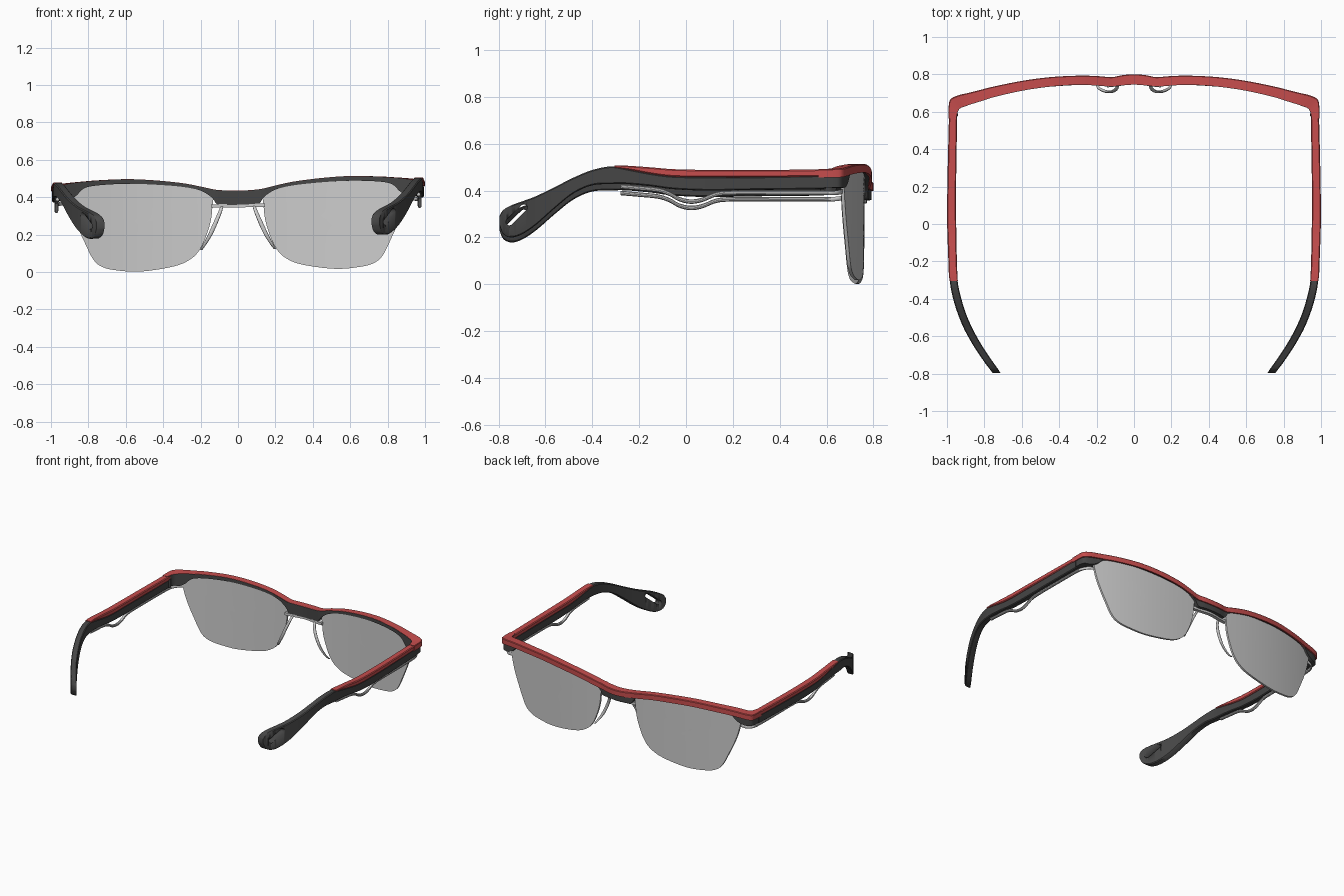
import bpy, bmesh, math

if "Cube" in bpy.data.objects:
    bpy.data.objects.remove(bpy.data.objects["Cube"])

TILT = 0.014  # the whole piece leans slightly to one side


def material(name, rgba):
    m = bpy.data.materials.new(name)
    m.diffuse_color = rgba
    m.use_nodes = True
    m.node_tree.nodes["Principled BSDF"].inputs["Base Color"].default_value = m.diffuse_color
    return m


RED = material("red", (0.57, 0.075, 0.075, 1))
DARK = material("charcoal", (0.06, 0.06, 0.06, 1))
LIGHT = material("clear_grey", (0.65, 0.65, 0.65, 1))
GLASS = material("lens_grey", (0.55, 0.55, 0.55, 0.6))


def spline(keys, n=6, closed=False):
    """Catmull-Rom through tuples of any length."""
    out, c = [], len(keys)
    for i in range(c if closed else c - 1):
        ids = [(i + j) % c if closed else min(max(i + j, 0), c - 1) for j in (-1, 0, 1, 2)]
        a, b, d, e = (keys[k] for k in ids)
        for s in range(n):
            t = s / n
            out.append(tuple(0.5 * (2 * q + (r - p) * t + (2 * p - 5 * q + 4 * r - u) * t * t
                                    + (3 * q - p - 3 * r + u) * t ** 3)
                             for p, q, r, u in zip(a, b, d, e)))
    if not closed:
        out.append(tuple(keys[-1]))
    return out


def make(name, verts, faces, mat):
    me = bpy.data.meshes.new(name)
    me.from_pydata([(x, y, z + TILT * x) for x, y, z in verts], [], faces)
    bm = bmesh.new()
    bm.from_mesh(me)
    bmesh.ops.recalc_face_normals(bm, faces=bm.faces)
    bm.to_mesh(me)
    bm.free()
    me.materials.append(mat)
    ob = bpy.data.objects.new(name, me)
    bpy.context.collection.objects.link(ob)
    bpy.ops.object.select_all(action='DESELECT')
    ob.select_set(True)
    bpy.context.view_layer.objects.active = ob
    bpy.ops.object.shade_smooth_by_angle(angle=math.radians(35))
    return ob


def loft(name, rings, mat):
    k, n = len(rings[0]), len(rings)
    faces = [(i * k + j, i * k + (j + 1) % k, (i + 1) * k + (j + 1) % k, (i + 1) * k + j)
             for i in range(n - 1) for j in range(k)]
    faces += [tuple(range(k)), tuple(range((n - 1) * k, n * k))]
    return make(name, [v for r in rings for v in r], faces, mat)


def box_ring(s, key, dz=-0.008):
    """Chamfered rectangle across an arm: key = y, z bottom, z top, x, half width."""
    y, b, t, x, h = key
    c = min(0.005, (t - b) * 0.25, h * 0.4)
    pts = [(-h, b + c), (-h + c, b), (h - c, b), (h, b + c), (h, t - c), (h - c, t), (-h + c, t), (-h, t - c)]
    return [(s * (x + u), y, z + dz) for u, z in pts]


# Front rim half path: outer x, outer y, inner x, inner y, top z, bottom z
half = [(0, .80, 0, .745, .435, .36), (.06, .796, .06, .741, .437, .36), (.11, .786, .11, .735, .441, .362),
        (.14, .786, .14, .735, .446, .40), (.2, .791, .2, .74, .46, .438), (.3, .793, .3, .744, .48, .46),
        (.45, .785, .45, .734, .497, .474), (.6, .765, .59, .714, .505, .48), (.75, .735, .735, .682, .501, .475),
        (.84, .712, .82, .656, .495, .46), (.89, .70, .865, .642, .491, .42), (.94, .688, .90, .630, .486, .40),
        (.978, .67, .93, .618, .481, .40), (.99, .64, .944, .595, .479, .40), (.991, .565, .95, .565, .478, .40)]
full = [(-a, b, -c, d, e, f) for a, b, c, d, e, f in half[:0:-1]] + half
path = spline(full, 7)


def rim_ring(k, profile):
    xo, yo, xi, yi = k[:4]
    return [(xi + (xo - xi) * t, yi + (yo - yi) * t, z) for t, z in profile(k[4], k[5])]


loft("front_rim", [rim_ring(k, lambda t, b: [(0, b), (.85, b), (.85, t - .0015), (0, t - .0015)])
                   for k in path], DARK)
loft("front_rim_red_trim", [rim_ring(k, lambda t, b: [
    (1, t - .004), (1, t - .037), (.8, t - .037), (.8, t - .007), (.03, t - .007), (.03, t), (.93, t)])
    for k in path], RED)

# Lens outline (x, z), filled as a dome of shrinking rings
outline = spline([(.135, .42), (.137, .35), (.145, .28), (.165, .21), (.20, .13), (.25, .075), (.34, .036),
                  (.52, .010), (.66, .02), (.73, .04), (.775, .08), (.82, .17), (.864, .27), (.892, .36),
                  (.897, .42), (.84, .465), (.72, .483), (.58, .487), (.42, .48), (.28, .462), (.19, .44)],
                 5, True)


def lens_y(x, z):
    return .757 - .088 * (abs(x - .12) / .78) ** 2.3 - .004 * (1 - z / .48)


for s, side in ((-1, "left"), (1, "right")):
    steps, k, verts, faces = 10, len(outline), [], []
    for off in (-.007, .007):
        base = len(verts)
        verts.append((s * .52, lens_y(.52, .26) + off, .26))
        for r in range(1, steps + 1):
            f = r / steps
            for x, z in outline:
                px, pz = .52 + (x - .52) * f, .26 + (z - .26) * f
                verts.append((s * px, lens_y(px, pz) + off, pz))
        for j in range(k):
            j2 = (j + 1) % k
            faces.append((base, base + 1 + j, base + 1 + j2))
            for r in range(steps - 1):
                a, b = base + 1 + r * k, base + 1 + (r + 1) * k
                faces.append((a + j, b + j, b + j2, a + j2))
    a, b = 1 + (steps - 1) * k, len(verts) - k
    faces += [(a + j, a + (j + 1) % k, b + (j + 1) % k, b + j) for j in range(k)]
    make(side + "_lens", verts, faces, GLASS)

    # Temple arm with a hooked, paddle-shaped end
    arm = spline([(.59, .40, .459, .967, .019), (.3, .397, .453, .973, .019), (.1, .394, .453, .975, .019),
                  (-.05, .40, .455, .973, .019), (-.15, .413, .467, .97, .019), (-.25, .422, .486, .967, .02),
                  (-.32, .422, .497, .962, .021), (-.4, .417, .482, .945, .022), (-.48, .383, .450, .920, .022),
                  (-.56, .32, .410, .886, .023), (-.64, .25, .372, .842, .023), (-.70, .21, .350, .803, .023),
                  (-.745, .197, .334, .772, .023), (-.78, .212, .314, .746, .022), (-.797, .25, .288, .735, .021)], 6)
    temple = loft(side + "_temple_arm", [box_ring(s, q) for q in arm], DARK)

    # Slot through the arm end
    ang = math.atan2(.06, .062)
    slot = []
    for i in range(24):
        t = ang + math.pi * (i + .5) / 12 - math.pi / 2
        y, z = (-.692, .315) if i < 12 else (-.754, .255)
        slot.append((y + .015 * math.cos(t), z + .015 * math.sin(t)))
    cutter = loft("slot_cutter", [[(s * x, y, z) for y, z in slot] for x in (.6, 1.0)], DARK)
    cutter.hide_render = True
    mod = temple.modifiers.new("slot", 'BOOLEAN')
    mod.operation, mod.solver, mod.object = 'DIFFERENCE', 'EXACT', cutter
    bpy.context.view_layer.objects.active = temple
    bpy.ops.object.modifier_apply(modifier="slot")
    bpy.data.objects.remove(cutter)

    # Red strip along the top of the arm
    strip = spline([(.63, .454, .484, .966, .022), (.3, .451, .482, .973, .023), (.1, .451, .482, .975, .024),
                    (-.05, .453, .485, .974, .024), (-.15, .465, .493, .971, .023), (-.25, .484, .500, .968, .023),
                    (-.305, .492, .501, .964, .022)], 6)
    loft(side + "_temple_red_trim", [box_ring(s, q) for q in strip], RED)

    # Pale wire under the arm, dipping at the middle and turning in to the lens
    rail = spline([(.668, .386, .90), (.66, .380, .93), (.635, .377, .955), (.58, .376, .968), (.4, .376, .971),
                   (.2, .376, .971), (.13, .370, .971), (.07, .347, .971), (.02, .339, .971), (-.03, .350, .971),
                   (-.07, .372, .971), (-.12, .388, .97), (-.2, .396, .968), (-.28, .403, .965)], 6)
    loft(side + "_arm_wire", [[(s * (x + .010 * math.cos(i * math.pi / 5)), y,
                                z + .010 * math.sin(i * math.pi / 5)) for i in range(10)]
                              for y, z, x in rail], LIGHT)

    # Hinge barrel
    ring = [(s * .952 + .012 * math.cos(i * math.pi / 8), .585 + .012 * math.sin(i * math.pi / 8))
            for i in range(16)]
    loft(side + "_hinge", [[(x, y, z) for x, y in ring] for z in (.395, .455)], DARK)

    # Nose pad: slim blade bowing out in front of the inner lens edge
    pad = spline([(.085, .748, .358, .008, .007), (.095, .722, .325, .010, .007), (.118, .708, .27, .012, .007),
                  (.150, .708, .20, .012, .007), (.182, .722, .145, .009, .007), (.198, .740, .12, .006, .007)], 6)
    loft(side + "_nose_pad", [[(s * (x + rx * math.cos(i * math.pi / 6)), y + ry * math.sin(i * math.pi / 6), z)
                               for i in range(12)] for x, y, z, rx, ry in pad], LIGHT)

# Pale bar under the bridge joining the lenses
bar = [(-.145, .742), (-.09, .748), (0, .76), (.09, .748), (.145, .742)]
loft("nose_bridge", [[(x, y - .012, .346), (x, y + .012, .346), (x, y + .012, .364), (x, y - .012, .364)]
                     for x, y in spline(bar, 6)], LIGHT)
